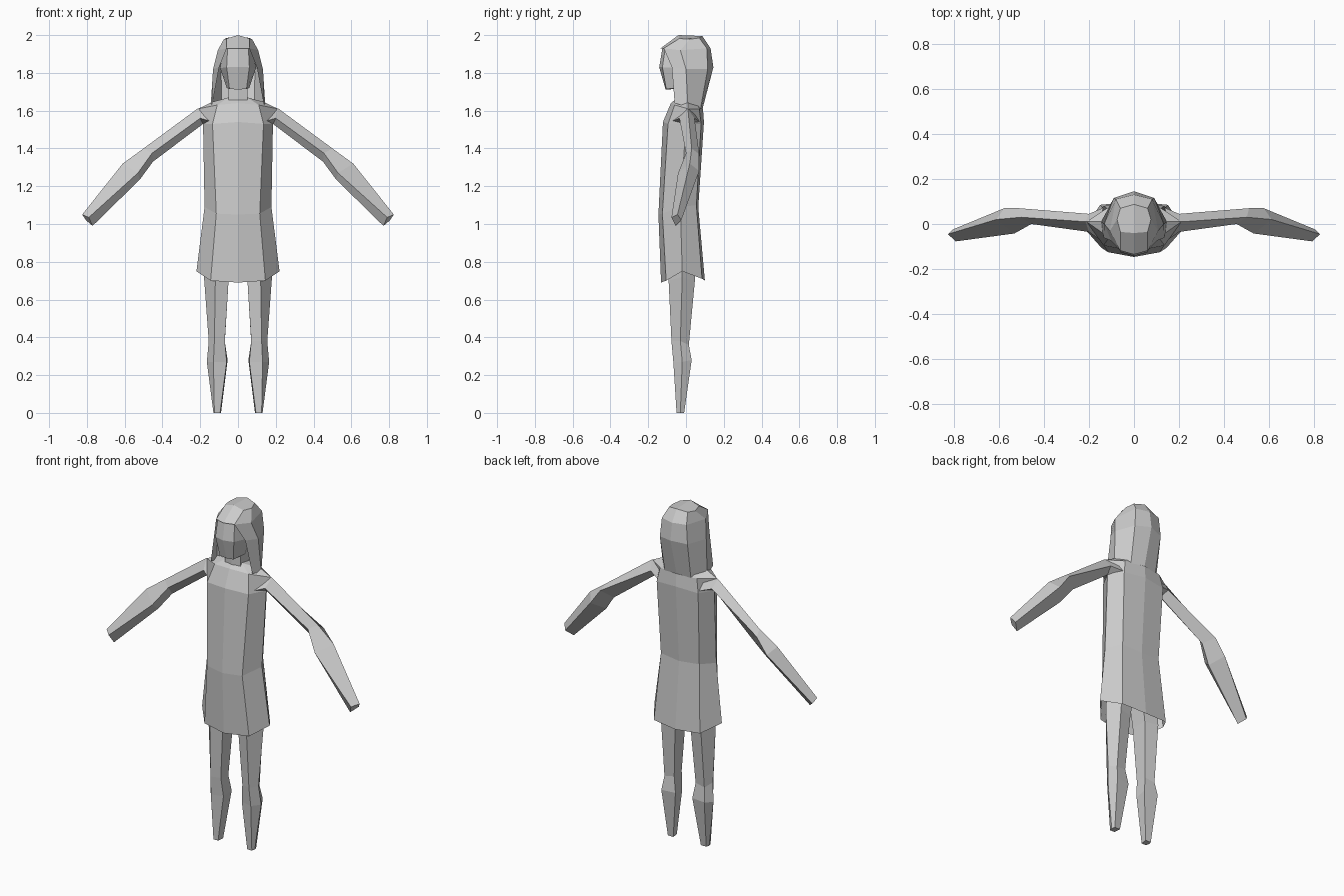
import bpy, bmesh

grey = bpy.data.materials.new("soft grey")
grey.diffuse_color = (0.6, 0.6, 0.6, 1)


def loft(name, rings, closed=False, cap_start=False, cap_end=False):
    """Skin rings of points with flat faces, then mirror the part across x = 0."""
    bm = bmesh.new()
    loops = [[bm.verts.new(p) for p in ring] for ring in rings]
    n = len(loops[0])
    for a, b in zip(loops, loops[1:]):
        for i in range(n if closed else n - 1):
            j = (i + 1) % n
            bm.faces.new((a[i], a[j], b[j], b[i]))
    if cap_start:
        bm.faces.new(loops[0][::-1])
    if cap_end:
        bm.faces.new(loops[-1])
    if closed:
        bmesh.ops.recalc_face_normals(bm, faces=bm.faces)
    mesh = bpy.data.meshes.new(name)
    bm.to_mesh(mesh)
    bm.free()
    mesh.materials.append(grey)
    ob = bpy.data.objects.new(name, mesh)
    bpy.context.collection.objects.link(ob)
    mirror = ob.modifiers.new("mirror", 'MIRROR')
    mirror.use_clip = True
    mirror.merge_threshold = 0.001
    return ob


# Dress: half rings from front centre round the side to back centre
loft("dress", [
    [(0, -.132, .69), (.145, -.105, .70), (.22, -.02, .75), (.15, .085, .71), (0, .10, .70)],
    [(0, -.146, 1.05), (.115, -.125, 1.055), (.177, -.03, 1.09), (.125, .055, 1.10), (0, .065, 1.09)],
    [(0, -.122, 1.54), (.135, -.095, 1.53), (.185, .0, 1.53), (.135, .08, 1.53), (0, .095, 1.54)],
    [(0, -.08, 1.64), (.11, -.06, 1.63), (.21, .01, 1.61), (.12, .07, 1.61), (0, .09, 1.61)],
    [(0, -.04, 1.672), (.05, -.035, 1.67), (.14, .01, 1.645), (.06, .05, 1.655), (0, .06, 1.66)],
], cap_end=True)

# Arms: top, front, bottom and back corner at each joint
loft("arms", [
    [(.12, .01, 1.645), (.13, -.085, 1.54), (.12, .0, 1.51), (.13, .075, 1.54)],
    [(.215, .01, 1.61), (.20, -.035, 1.56), (.185, .0, 1.53), (.20, .045, 1.56)],
    [(.50, .03, 1.40), (.455, .0, 1.375), (.45, .03, 1.33), (.51, .07, 1.37)],
    [(.61, .02, 1.32), (.53, -.042, 1.27), (.52, .0, 1.235), (.575, .07, 1.28)],
    [(.825, -.045, 1.05), (.79, -.077, 1.035), (.77, -.055, .99), (.805, -.025, 1.02)],
], closed=True, cap_start=True, cap_end=True)

# Legs: inner front, front, outer, back and inner back edge
loft("legs", [
    [(.095, -.05, 0), (.125, -.05, 0), (.13, -.03, 0), (.125, -.01, 0), (.09, -.01, 0)],
    [(.06, -.05, .27), (.13, -.067, .27), (.165, -.02, .27), (.14, .03, .28), (.055, .02, .28)],
    [(.07, -.06, .38), (.125, -.077, .38), (.155, -.03, .38), (.13, .015, .36), (.07, .01, .37)],
    [(.05, -.07, .70), (.12, -.092, .70), (.18, -.02, .72), (.13, .047, .70), (.05, .03, .70)],
    [(.02, -.07, .90), (.10, -.09, .90), (.16, -.02, .92), (.11, .045, .90), (.02, .04, .90)],
], closed=True, cap_start=True, cap_end=True)

# Head: half rings from chin to brow
loft("head", [
    [(0, -.108, 1.712), (.045, -.105, 1.715), (.06, -.02, 1.72), (.04, .04, 1.72), (0, .05, 1.72)],
    [(0, -.142, 1.83), (.06, -.125, 1.83), (.095, -.03, 1.825), (.06, .08, 1.83), (0, .09, 1.83)],
    [(0, -.125, 1.932), (.055, -.11, 1.93), (.08, -.03, 1.92), (.05, .07, 1.93), (0, .08, 1.93)],
], cap_start=True, cap_end=True)

# Neck
loft("neck", [
    [(0, -.06, 1.64), (.05, -.05, 1.64), (.05, .03, 1.64), (0, .04, 1.64)],
    [(0, -.06, 1.73), (.05, -.05, 1.73), (.05, .03, 1.73), (0, .04, 1.73)],
])

# Hair: open curtain round the sides and back, then the crown
brow = [(0, -.135, 1.93), (.06, -.118, 1.93), (.107, -.03, 1.92), (.08, .11, 1.93), (0, .13, 1.93)]
loft("hair_curtain", [
    [(.135, -.06, 1.64), (.145, .01, 1.62), (.085, .075, 1.60), (0, .085, 1.60)],
    [(.10, -.075, 1.83), (.132, .0, 1.82), (.09, .115, 1.82), (0, .145, 1.83)],
    brow[1:],
])
loft("hair_crown", [
    brow,
    [(0, -.04, 2.0), (.06, -.035, 1.982), (.075, .02, 1.978), (.06, .07, 1.985), (0, .087, 1.995)],
], cap_end=True)
